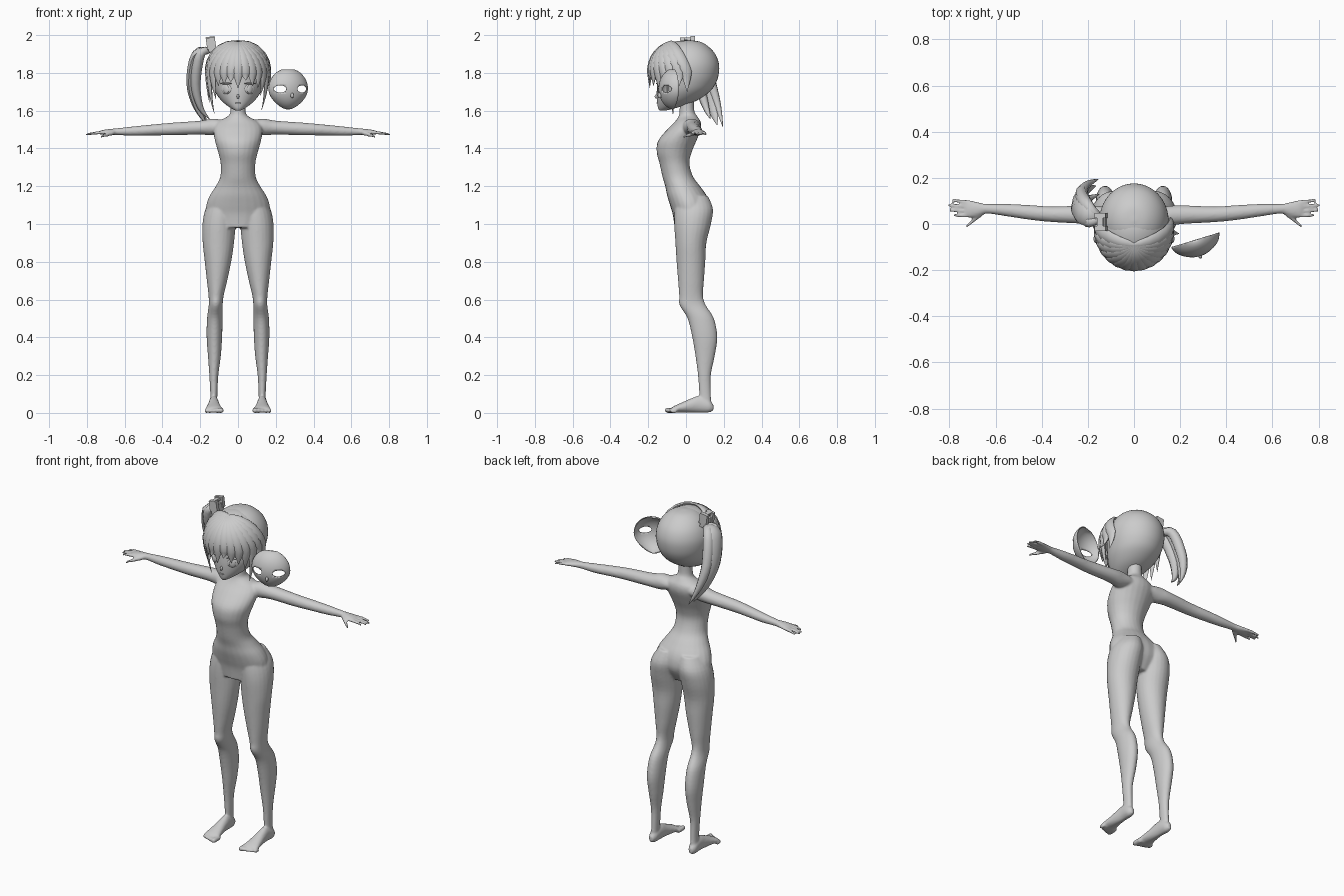
import bpy, bmesh
from math import sin, cos, pi, radians
from mathutils import Vector, Matrix

cube = bpy.data.objects.get("Cube")
if cube:
    bpy.data.objects.remove(cube)

grey = bpy.data.materials.new("plain_grey")
grey.use_nodes = True
grey.diffuse_color = (0.6, 0.6, 0.6, 1)
grey.node_tree.nodes["Principled BSDF"].inputs["Base Color"].default_value = (0.6, 0.6, 0.6, 1)


def finish(name, bm, angle=60):
    bmesh.ops.recalc_face_normals(bm, faces=bm.faces)
    mesh = bpy.data.meshes.new(name)
    bm.to_mesh(mesh)
    bm.free()
    mesh.materials.append(grey)
    obj = bpy.data.objects.new(name, mesh)
    bpy.context.collection.objects.link(obj)
    bpy.ops.object.select_all(action='DESELECT')
    obj.select_set(True)
    bpy.context.view_layer.objects.active = obj
    bpy.ops.object.shade_smooth_by_angle(angle=radians(angle))
    return obj


def spline(rows, steps):
    """Catmull-Rom samples through tuples of numbers."""
    rows = [Vector(r) for r in rows]
    out = []
    for i in range(len(rows) - 1):
        b, c = rows[i], rows[i + 1]
        a, d = rows[max(i - 1, 0)], rows[min(i + 2, len(rows) - 1)]
        for k in range(steps):
            t = k / steps
            out.append(0.5 * (2 * b + (c - a) * t + (2 * a - 5 * b + 4 * c - d) * t * t
                              + (3 * b - a - 3 * c + d) * t ** 3))
    return out + [rows[-1]]


def skin(bm, rings):
    rings = [[bm.verts.new(p) for p in ring] for ring in rings]
    n = len(rings[0])
    for r, s in zip(rings, rings[1:]):
        for i in range(n):
            bm.faces.new((r[i], r[(i + 1) % n], s[(i + 1) % n], s[i]))
    bm.faces.new(rings[0][::-1])
    bm.faces.new(rings[-1])


def loft(bm, axis, rows, side=1, steps=4, n=24):
    """Ellipses across one axis; rows are (station, centre a, centre b, radius a, radius b)."""
    others = [i for i in range(3) if i != axis]
    rings = []
    for t, ca, cb, ra, rb in spline(rows, steps):
        ring = []
        for k in range(n):
            p = Vector((0, 0, 0))
            p[axis] = t
            p[others[0]] = ca + max(ra, 0.002) * cos(2 * pi * k / n)
            p[others[1]] = cb + max(rb, 0.002) * sin(2 * pi * k / n)
            p.x *= side
            ring.append(p)
        rings.append(ring)
    skin(bm, rings)


def column(rows):
    """Turns (z, centre x, radius x, front y, back y) into loft rows."""
    return [(z, x, (f + b) / 2, r, (b - f) / 2) for z, x, r, f, b in rows]


def ball(bm, centre, radii, turn=0, seg=20):
    m = Matrix.Translation(centre) @ Matrix.Rotation(turn, 4, 'Z') @ Matrix.Diagonal((*radii, 1))
    return bmesh.ops.create_uvsphere(bm, u_segments=seg, v_segments=seg // 2, radius=1, matrix=m)["verts"]


# Body: torso, legs, feet, arms and hands fused into one smooth mannequin
bm = bmesh.new()
loft(bm, 2, column([
    (0.98, 0, .12, -.06, .08), (1.05, 0, .165, -.07, .12), (1.1, 0, .168, -.085, .125),
    (1.15, 0, .15, -.10, .11), (1.2, 0, .118, -.11, .075), (1.25, 0, .094, -.125, .038),
    (1.32, 0, .092, -.14, .018), (1.38, 0, .105, -.155, .03), (1.44, 0, .122, -.148, .055),
    (1.5, 0, .13, -.10, .078), (1.54, 0, .11, -.06, .078), (1.57, 0, .055, -.04, .06),
    (1.6, 0, .04, -.034, .044), (1.68, 0, .04, -.034, .044)]))
for s in (1, -1):
    loft(bm, 2, column([
        (.04, .13, .02, .075, .135), (.1, .128, .019, .07, .132), (.2, .128, .024, .063, .132),
        (.3, .125, .034, .05, .152), (.4, .125, .041, .033, .166), (.5, .123, .041, .008, .148),
        (.57, .118, .037, -.034, .105), (.62, .116, .04, -.036, .09), (.7, .111, .054, -.042, .095),
        (.8, .106, .07, -.05, .102), (.9, .104, .083, -.056, .108), (1.0, .1, .088, -.062, .132),
        (1.08, .088, .084, -.06, .143), (1.15, .07, .06, -.05, .115)]), s)
    loft(bm, 1, [
        (.145, .13, .028, .012, .016), (.12, .13, .036, .024, .034), (.07, .128, .046, .026, .044),
        (.03, .128, .04, .03, .038), (-.02, .128, .029, .038, .027),
        (-.06, .128, .02, .046, .018), (-.078, .128, .015, .045, .012)], s)
    for i in range(5):
        x, r = .09 + .0195 * i, .0135 - .0013 * i
        tip = -.112 + .007 * i
        loft(bm, 1, [(-.05, x, r, r, r), (tip + .012, x, r, r, r), (tip, x, r, r * .5, r * .5)], s)
    loft(bm, 0, [
        (.06, .02, 1.515, .05, .03), (.13, .03, 1.514, .046, .044), (.2, .04, 1.51, .041, .037),
        (.35, .042, 1.503, .034, .033), (.45, .05, 1.498, .032, .029), (.55, .06, 1.492, .027, .025),
        (.64, .066, 1.489, .021, .018), (.68, .064, 1.487, .032, .016),
        (.715, .064, 1.485, .037, .013), (.73, .064, 1.484, .034, .009)], s)
    for i in range(4):
        y = .037 + .0185 * i
        tip = (.785, .803, .805, .79)[i]
        loft(bm, 0, [(.70, y, 1.485, .009, .009), (.75, y + .002 * i, 1.482, .0085, .0085),
                     (tip, y + .004 * i, 1.474, .006, .006)], s, n=12)
    loft(bm, 0, [(.655, .05, 1.484, .014, .012), (.69, .022, 1.474, .012, .011),
                 (.728, -.012, 1.462, .007, .007)], s, n=12)
body = finish("body", bm)
remesh = body.modifiers.new("fuse", 'REMESH')
remesh.mode = 'VOXEL'
remesh.voxel_size = 0.006
remesh.use_smooth_shade = True
relax = body.modifiers.new("relax", 'SMOOTH')
relax.factor = 0.5
relax.iterations = 5

# Head with a narrow chin and round skull
bm = bmesh.new()
loft(bm, 2, column([
    (1.6, 0, .012, -.14, -.11), (1.615, 0, .04, -.148, -.05), (1.65, 0, .085, -.153, .05),
    (1.7, 0, .122, -.155, .125), (1.75, 0, .14, -.152, .16), (1.8, 0, .149, -.15, .174),
    (1.85, 0, .148, -.145, .174), (1.9, 0, .13, -.12, .155), (1.94, 0, .098, -.085, .118),
    (1.965, 0, .055, -.04, .075), (1.973, 0, .005, .01, .02)]), n=40)
finish("head", bm)

# Face details
bm = bmesh.new()
for s in (1, -1):
    ball(bm, (.062 * s, -.135, 1.715), (.031, .007, .027), s * .55)
    ball(bm, (.062 * s, -.139, 1.713), (.017, .007, .022), s * .55)
    ball(bm, (.064 * s, -.139, 1.744), (.036, .008, .005), s * .55)
finish("eyes", bm)
bm = bmesh.new()
ball(bm, (0, -.156, 1.675), (.007, .01, .012))
ball(bm, (0, -.152, 1.64), (.016, .004, .003))
finish("nose_and_mouth", bm)

# Hair: a front cap covered by tapering locks that fan out from one whorl
HC, HR = Vector((0, -.02, 1.8)), Vector((.162, .172, .176))


def lock(bm, path, width, thick, root=.35):
    path = [Vector(p) for p in path]
    rings = []
    for i, p in enumerate(path):
        t = i / (len(path) - 1)
        tangent = (path[min(i + 1, len(path) - 1)] - path[max(i - 1, 0)]).normalized()
        out = p - HC
        out = (out - tangent * out.dot(tangent)).normalized()
        across = tangent.cross(out)
        f = max(root * (1 - t) + sin(pi * t ** .8) * .85, .03)
        rings.append([p + across * (width * f * cos(a) / 2) + out * (thick * f * sin(a) / 2)
                      for a in (2 * pi * k / 8 for k in range(8))])
    skin(bm, rings)


def shell_path(azimuth, end_z, flare):
    a = radians(azimuth)
    start = Vector((0, -.42, .9)).normalized()
    side = Vector((sin(a), -cos(a), 0))
    pts = []
    for i in range(8):
        d = start.lerp(side, i / 7).normalized()
        pts.append(HC + Vector(d[j] * HR[j] for j in range(3)))
    hem, drop = pts[-1].copy(), end_z - HC.z
    for i in range(1, 6):
        t = i / 5
        p = hem + Vector((0, 0, drop * t))
        p.xy += side.xy * flare * t * t
        pts.append(p)
    return pts


bm = bmesh.new()
ball(bm, HC, HR * .97, seg=40)
for co, no in (((0, .0, 1.9), (0, 1, -.45)), ((0, 0, 1.805), (0, 0, -1))):
    bmesh.ops.bisect_plane(bm, geom=bm.verts[:] + bm.edges[:] + bm.faces[:],
                           plane_co=co, plane_no=no, clear_outer=True)
finish("hair_cap", bm)

bm = bmesh.new()
for azimuth, end_z, flare in (
        (0, 1.72, .0), (14, 1.76, .01), (-13, 1.75, .01), (28, 1.73, .0), (-27, 1.74, .0),
        (42, 1.72, -.005), (-41, 1.73, -.005), (56, 1.68, -.02), (-55, 1.66, -.02),
        (70, 1.6, -.03), (-70, 1.58, -.03), (84, 1.72, .035), (-84, 1.64, -.01),
        (98, 1.7, .015), (-98, 1.68, .0)):
    lock(bm, shell_path(azimuth, end_z, flare), .062, .03)
finish("front_locks", bm)

# Side ponytail
bm = bmesh.new()
for dx, dy, dz, w in ((0, 0, 0, .11), (.015, -.035, .03, .06), (.012, .03, -.01, .06)):
    path = spline([(-.15, .02, 1.915), (-.215 + dx, .05 + dy, 1.9), (-.24 + dx, .1 + dy, 1.75),
                   (-.215 + dx, .14 + dy, 1.62), (-.165 + dx, .165 + dy, 1.525 + dz)], 4)
    lock(bm, path, w, .055)
finish("ponytail", bm)

# Square hair clip
bm = bmesh.new()
tilt = Matrix.Translation((-.142, .008, 1.95)) @ Matrix.Rotation(radians(-8), 4, 'Y')
for pos, size in (((0, 0, -.015), (.035, .07, .05)), ((0, .028, .012), (.048, .022, .06)),
                  ((0, -.028, .005), (.048, .022, .06)), ((0, 0, .03), (.025, .075, .014))):
    bmesh.ops.create_cube(bm, size=1, matrix=tilt @ Matrix.Translation(pos) @ Matrix.Diagonal((*size, 1)))
finish("hair_clip", bm, 30)

# Mask: a curved shell tapering to the chin, with two eye openings
bm = bmesh.new()
ball(bm, (0, 0, 0), (.108, .085, .11), seg=48)
bmesh.ops.bisect_plane(bm, geom=bm.verts[:] + bm.edges[:] + bm.faces[:],
                       plane_co=(0, -.012, 0), plane_no=(0, 1, 0), clear_outer=True)
for v in bm.verts:
    v.co.x *= 1.02 - .3 * max(0, -v.co.z / .11) ** 2
    v.co.z = min(v.co.z, .104)
mask = finish("mask", bm)
bm = bmesh.new()
for s in (1, -1):
    ball(bm, (.06 * s, -.06, 0), (.031, .09, .019))
cutter = finish("eye_cutter", bm)
cutter.hide_render = True
shell = mask.modifiers.new("shell", 'SOLIDIFY')
shell.thickness = .005
cut = mask.modifiers.new("eye_openings", 'BOOLEAN')
cut.operation = 'DIFFERENCE'
cut.object = cutter
bpy.context.view_layer.objects.active = mask
for name in ("shell", "eye_openings"):
    bpy.ops.object.modifier_apply(modifier=name)
bpy.data.objects.remove(cutter)
bm = bmesh.new()
bm.from_mesh(mask.data)
ball(bm, (0, -.084, -.035), (.008, .012, .014))
bm.to_mesh(mask.data)
bm.free()
mask.data.shade_smooth()
mask.location = (.262, -.058, 1.715)
mask.rotation_euler.z = radians(17)
